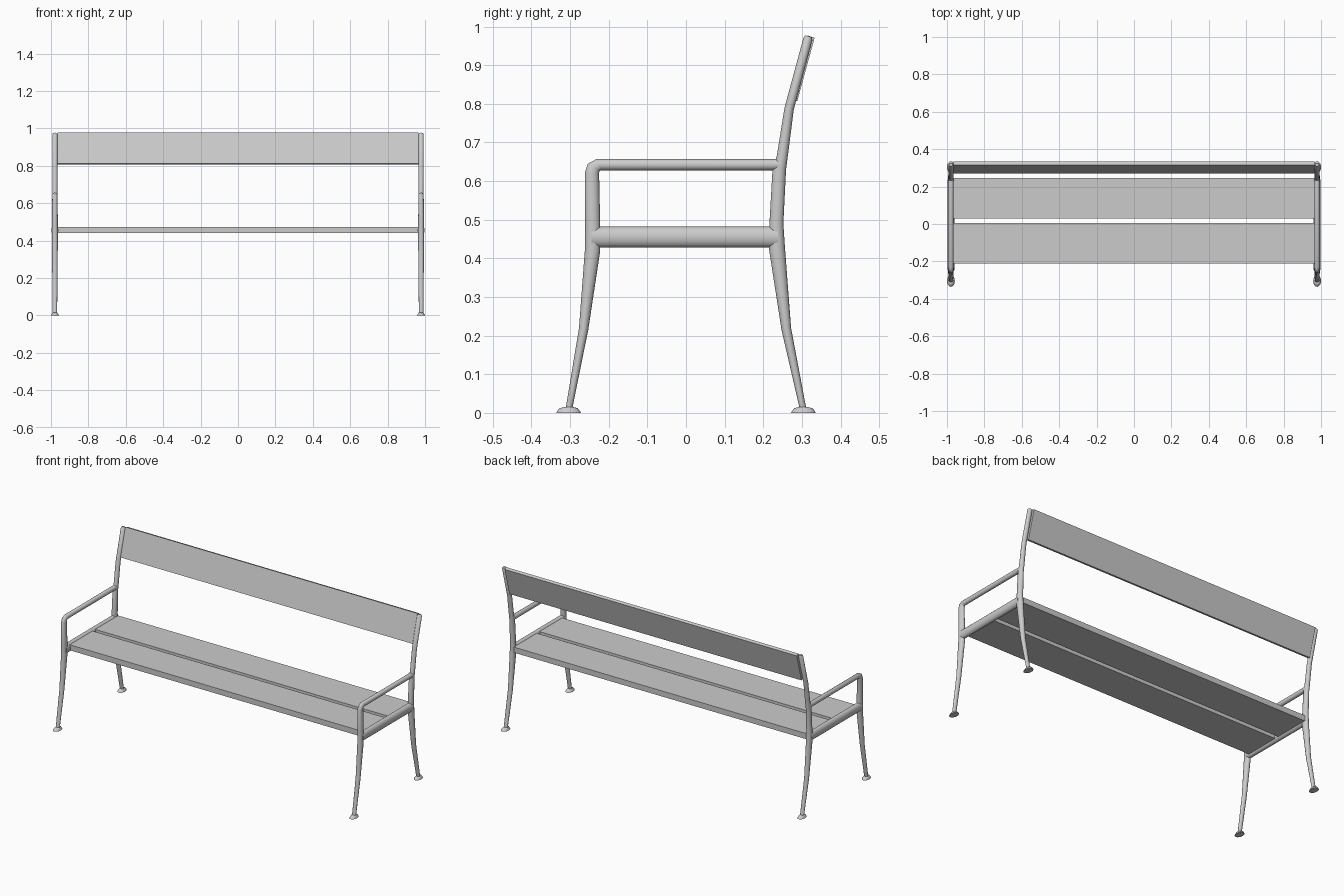
import bpy, bmesh, math
from mathutils import Vector

if "Cube" in bpy.data.objects:
    bpy.data.objects.remove(bpy.data.objects["Cube"])

SIDE_X = 0.979   # centre plane of each cast side frame


def finish(name, bm, smooth=True, mirror=False):
    bmesh.ops.recalc_face_normals(bm, faces=bm.faces)
    mesh = bpy.data.meshes.new(name)
    bm.to_mesh(mesh)
    bm.free()
    ob = bpy.data.objects.new(name, mesh)
    bpy.context.collection.objects.link(ob)
    if mirror:
        ob.modifiers.new("Mirror", 'MIRROR')
    bpy.ops.object.select_all(action='DESELECT')
    ob.select_set(True)
    bpy.context.view_layer.objects.active = ob
    if smooth:
        bpy.ops.object.shade_smooth_by_angle(angle=math.radians(40))
    return ob


def loft(name, sections, sides=16):
    """Oval tube; each section is (y1, z1, y2, z2, half width in x)."""
    bm = bmesh.new()
    rings = []
    for y1, z1, y2, z2, hx in sections:
        a, b = Vector((SIDE_X, y1, z1)), Vector((SIDE_X, y2, z2))
        mid, half = (a + b) / 2, (b - a) / 2
        rings.append([bm.verts.new(mid + half * math.cos(t) + Vector((hx * math.sin(t), 0, 0)))
                      for t in (2 * math.pi * i / sides for i in range(sides))])
    for r, s in zip(rings, rings[1:]):
        for i in range(sides):
            j = (i + 1) % sides
            bm.faces.new((r[i], r[j], s[j], s[i]))
    bm.faces.new(rings[0])
    bm.faces.new(rings[-1])
    return finish(name, bm, mirror=True)


def board(name, profile):
    """Plank along x from a closed (y, z) outline."""
    bm = bmesh.new()
    face = bm.faces.new([bm.verts.new((-0.965, y, z)) for y, z in profile])
    ext = bmesh.ops.extrude_face_region(bm, geom=[face], use_keep_orig=True)
    moved = [v for v in ext["geom"] if isinstance(v, bmesh.types.BMVert)]
    bmesh.ops.translate(bm, verts=moved, vec=(1.93, 0, 0))
    return finish(name, bm, smooth=False)


# Front leg, bending over into the armrest
loft("front_leg_and_armrest", [
    (-0.312, 0.008, -0.295, 0.008, 0.012),
    (-0.277, 0.22, -0.253, 0.215, 0.014),
    (-0.262, 0.42, -0.222, 0.42, 0.016),
    (-0.261, 0.48, -0.222, 0.48, 0.016),
    (-0.262, 0.622, -0.225, 0.622, 0.014),
    (-0.254, 0.645, -0.223, 0.627, 0.014),
    (-0.232, 0.657, -0.219, 0.628, 0.014),
    (0.245, 0.657, 0.245, 0.628, 0.014),
])

# Back leg, rising into the backrest post
loft("back_leg_and_post", [
    (0.295, 0.008, 0.312, 0.008, 0.012),
    (0.247, 0.216, 0.272, 0.22, 0.014),
    (0.214, 0.43, 0.256, 0.43, 0.016),
    (0.216, 0.49, 0.252, 0.49, 0.016),
    (0.224, 0.63, 0.259, 0.63, 0.014),
    (0.235, 0.665, 0.263, 0.66, 0.014),
    (0.255, 0.79, 0.279, 0.785, 0.014),
    (0.304, 0.971, 0.327, 0.965, 0.014),
    (0.309, 0.977, 0.325, 0.973, 0.009),
])

# Seat rail joining the legs
loft("seat_rail", [
    (-0.245, 0.428, -0.245, 0.482, 0.019),
    (0.238, 0.428, 0.238, 0.482, 0.019),
])

# Foot pads
for label, y in (("front", -0.304), ("back", 0.304)):
    loft(label + "_foot", [
        (y - 0.032, 0.0, y + 0.032, 0.0, 0.021),
        (y - 0.03, 0.004, y + 0.03, 0.004, 0.02),
        (y - 0.024, 0.012, y + 0.024, 0.012, 0.015),
        (y - 0.012, 0.015, y + 0.012, 0.015, 0.013),
    ])

# Seat planks and tilted back plank
for label, y1, y2 in (("front", -0.21, 0.005), ("rear", 0.03, 0.247)):
    board(label + "_seat_plank", [(y1, 0.441), (y2, 0.441), (y2, 0.474), (y1, 0.474)])
board("back_plank", [(0.270, 0.812), (0.288, 0.807), (0.333, 0.971), (0.315, 0.977)])
